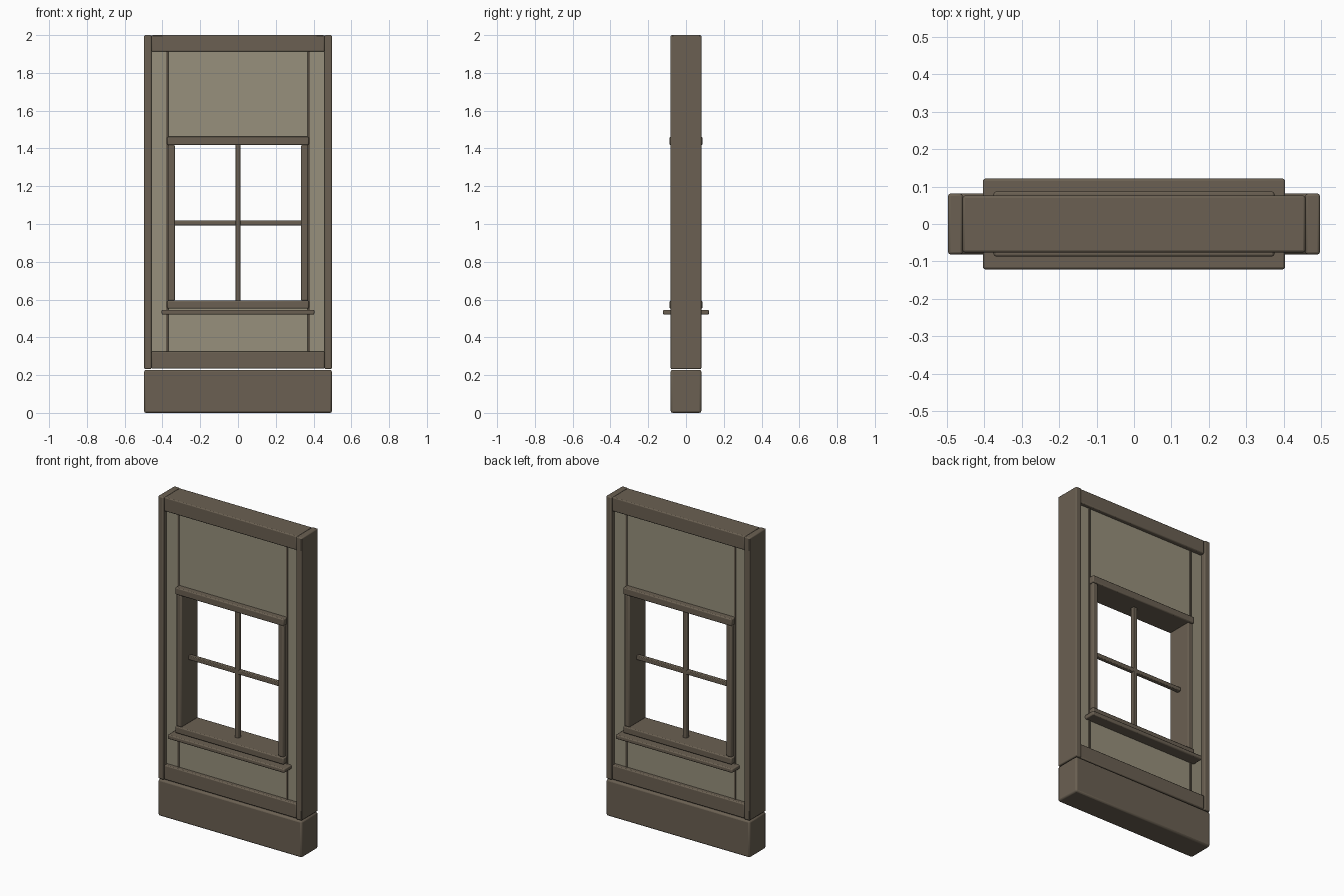
import bpy

if "Cube" in bpy.data.objects:
    bpy.data.objects.remove(bpy.data.objects["Cube"], do_unlink=True)


def make_material(name, color):
    mat = bpy.data.materials.new(name)
    mat.use_nodes = True
    mat.diffuse_color = color
    mat.node_tree.nodes["Principled BSDF"].inputs["Base Color"].default_value = color
    return mat


wood = make_material("brown wood", (0.145, 0.117, 0.084, 1))
plaster = make_material("beige plaster", (0.31, 0.28, 0.2, 1))


def block(name, x, z, depth, mat=wood, bevel=0.006):
    """Softened box spanning x and z ranges, centred in y with the given half depth."""
    bpy.ops.mesh.primitive_cube_add(
        size=1, location=((x[0] + x[1]) / 2, 0, (z[0] + z[1]) / 2))
    ob = bpy.context.object
    ob.name = ob.data.name = name
    ob.scale = (x[1] - x[0], 2 * depth, z[1] - z[0])
    bpy.ops.object.transform_apply(location=False, rotation=False, scale=True)
    ob.data.materials.append(mat)
    if bevel:
        mod = ob.modifiers.new("Soft edges", 'BEVEL')
        mod.width = bevel
        mod.segments = 2
        bpy.ops.object.shade_smooth_by_angle()
    return ob


def pair(name, x, z, depth, mat=wood, bevel=0.006):
    """The same block on the left (+x) and right (-x)."""
    block("left_" + name, x, z, depth, mat, bevel)
    block("right_" + name, (-x[1], -x[0]), z, depth, mat, bevel)


# Outer timber frame
block("base_beam", (-0.497, 0.497), (0, 0.228), 0.081, bevel=0.01)
pair("post", (0.458, 0.497), (0.232, 2), 0.081)
block("top_rail", (-0.458, 0.458), (1.912, 2), 0.076)
block("bottom_rail", (-0.458, 0.458), (0.234, 0.325), 0.076)

# Plaster infill and thin battens between the panels
pair("side_panel", (0.381, 0.46), (0.32, 1.916), 0.05, plaster, 0)
block("upper_panel", (-0.369, 0.369), (1.455, 1.916), 0.05, plaster, 0)
block("lower_panel", (-0.369, 0.369), (0.32, 0.555), 0.05, plaster, 0)
pair("batten", (0.369, 0.381), (0.32, 1.916), 0.054, bevel=0.002)

# Window casing, lining the full depth of the wall
block("window_head", (-0.375, 0.375), (1.418, 1.462), 0.087)
block("window_foot", (-0.375, 0.375), (0.552, 0.594), 0.087)
pair("window_jamb", (0.334, 0.371), (0.594, 1.418), 0.081)
block("window_sill", (-0.404, 0.404), (0.52, 0.546), 0.121)

# Crossing glazing bars
block("upright_glazing_bar", (-0.014, 0.014), (0.59, 1.42), 0.014, bevel=0.004)
block("level_glazing_bar", (-0.336, 0.336), (0.992, 1.018), 0.013, bevel=0.004)
